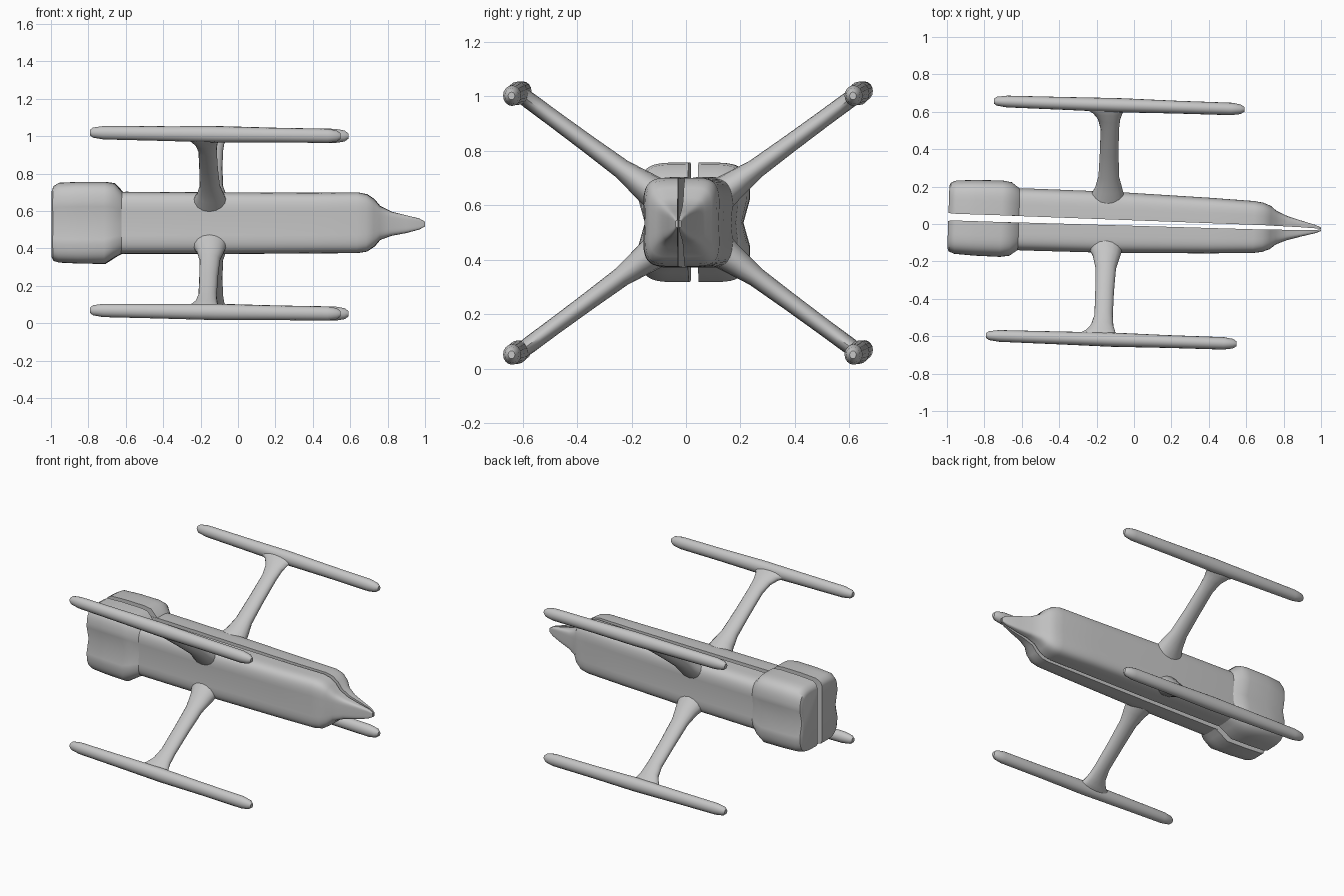
import bpy, bmesh, math
from mathutils import Vector

cube = bpy.data.objects.get("Cube")
if cube:
    bpy.data.objects.remove(cube, do_unlink=True)

YAW = math.radians(-1.9)
CENTRE = Vector((0, 0.005, 0.535))

grey = bpy.data.materials.new("light_grey")
grey.use_nodes = True
grey.diffuse_color = (0.56, 0.56, 0.56, 1)
grey.node_tree.nodes["Principled BSDF"].inputs["Base Color"].default_value = grey.diffuse_color


def loft(name, rings, mirror_z=False):
    """Skin a row of closed rings, cap both ends and mirror the part."""
    bm = bmesh.new()
    rows = [[bm.verts.new(p) for p in ring] for ring in rings]
    n = len(rows[0])
    for a, b in zip(rows, rows[1:]):
        for i in range(n):
            j = (i + 1) % n
            bm.faces.new((a[i], a[j], b[j], b[i]))
    bm.faces.new(rows[0])
    bm.faces.new(rows[-1])
    bmesh.ops.recalc_face_normals(bm, faces=bm.faces)
    mesh = bpy.data.meshes.new(name)
    bm.to_mesh(mesh)
    bm.free()
    mesh.materials.append(grey)
    obj = bpy.data.objects.new(name, mesh)
    bpy.context.collection.objects.link(obj)
    obj.location = CENTRE
    obj.rotation_euler.z = YAW
    mod = obj.modifiers.new("mirror", 'MIRROR')
    mod.use_axis = (False, True, mirror_z)
    mod.use_mirror_merge = False
    bpy.ops.object.select_all(action='DESELECT')
    obj.select_set(True)
    bpy.context.view_layer.objects.active = obj
    bpy.ops.object.shade_smooth_by_angle(angle=math.radians(40))
    return obj


def half_section(x, width, top, bottom, gap, groove):
    """Rounded half box with a pinched groove along its side."""
    ring = []
    steps = 28
    for i in range(steps + 1):
        a = math.pi * (i / steps - 0.5)
        c, s = max(math.cos(a), 0), math.sin(a)
        z = math.copysign(abs(s) ** 0.42, s) * (top if s > 0 else bottom)
        y = width * c ** 0.42
        y *= 1 - groove * math.exp(-(z / 0.05) ** 2)
        ring.append(Vector((x, gap + y * (1 - gap / width), z)))
    return ring


# Split hull: x, width, height above and below the axis, half gap, groove
hull = [
    (-0.72, 0.16, 0.16, 0.16, 0.018, 0.06),
    (-0.6, 0.168, 0.168, 0.165, 0.017, 0.06),
    (-0.1, 0.165, 0.165, 0.165, 0.015, 0.05),
    (0.4, 0.15, 0.163, 0.162, 0.013, 0.04),
    (0.64, 0.14, 0.165, 0.16, 0.012, 0.03),
    (0.69, 0.132, 0.155, 0.152, 0.012, 0.02),
    (0.73, 0.115, 0.128, 0.125, 0.011, 0),
    (0.76, 0.09, 0.092, 0.09, 0.01, 0),
    (0.82, 0.064, 0.062, 0.068, 0.009, 0),
    (0.9, 0.041, 0.042, 0.053, 0.007, 0),
    (0.97, 0.022, 0.025, 0.034, 0.004, 0),
    (1.0, 0.01, 0.008, 0.018, 0.002, 0),
]
loft("hull_halves", [half_section(*s) for s in hull])

# Bulging engine block at the tail
engine = [
    (-0.993, 0.17, 0.175, 0.185, 0.022, 0.1),
    (-0.985, 0.186, 0.198, 0.202, 0.02, 0.12),
    (-0.955, 0.198, 0.216, 0.211, 0.018, 0.14),
    (-0.85, 0.204, 0.221, 0.216, 0.018, 0.14),
    (-0.71, 0.206, 0.221, 0.218, 0.018, 0.14),
    (-0.66, 0.198, 0.214, 0.185, 0.018, 0.12),
    (-0.615, 0.165, 0.166, 0.16, 0.018, 0.06),
]
loft("engine_blocks", [half_section(*s) for s in engine])

# Diagonal struts: position along strut, x edges, half thickness
root, tip = Vector((0, 0.12, 0.105)), Vector((0, 0.622, 0.475))
across = (tip - root).normalized().cross(Vector((1, 0, 0)))
strut = [
    (0, -0.25, -0.05, 0.062),
    (0.12, -0.215, -0.068, 0.05),
    (0.25, -0.198, -0.088, 0.037),
    (0.5, -0.195, -0.095, 0.033),
    (0.75, -0.195, -0.097, 0.031),
    (0.86, -0.212, -0.092, 0.031),
    (0.93, -0.245, -0.08, 0.031),
    (0.98, -0.3, -0.055, 0.029),
    (1.01, -0.37, -0.02, 0.024),
]
rings = []
for t, x0, x1, thick in strut:
    ring = []
    for i in range(16):
        a = math.tau * i / 16
        offset = Vector(((x0 + x1) / 2 + (x1 - x0) / 2 * math.cos(a), 0, 0))
        ring.append(root.lerp(tip, t) + offset + across * thick * math.sin(a))
    rings.append(ring)
loft("wing_struts", rings, mirror_z=True)

# Long tip pods, thickest in the middle and dipping a little toward the nose
pod = [
    (-0.77, 0.014), (-0.755, 0.025), (-0.7, 0.033), (-0.4, 0.036),
    (-0.1, 0.04), (0.2, 0.036), (0.5, 0.035), (0.55, 0.027), (0.57, 0.013),
]
for label, side in (("upper", 1), ("lower", -1)):
    rings = []
    for x, r in pod:
        z = side * 0.475 - 0.014 * (x + 0.1)
        rings.append([Vector((x, 0.627 + r * 0.95 * math.cos(math.tau * i / 16),
                              z + r * 1.08 * math.sin(math.tau * i / 16)))
                      for i in range(16)])
    loft(label + "_tip_pods", rings)
